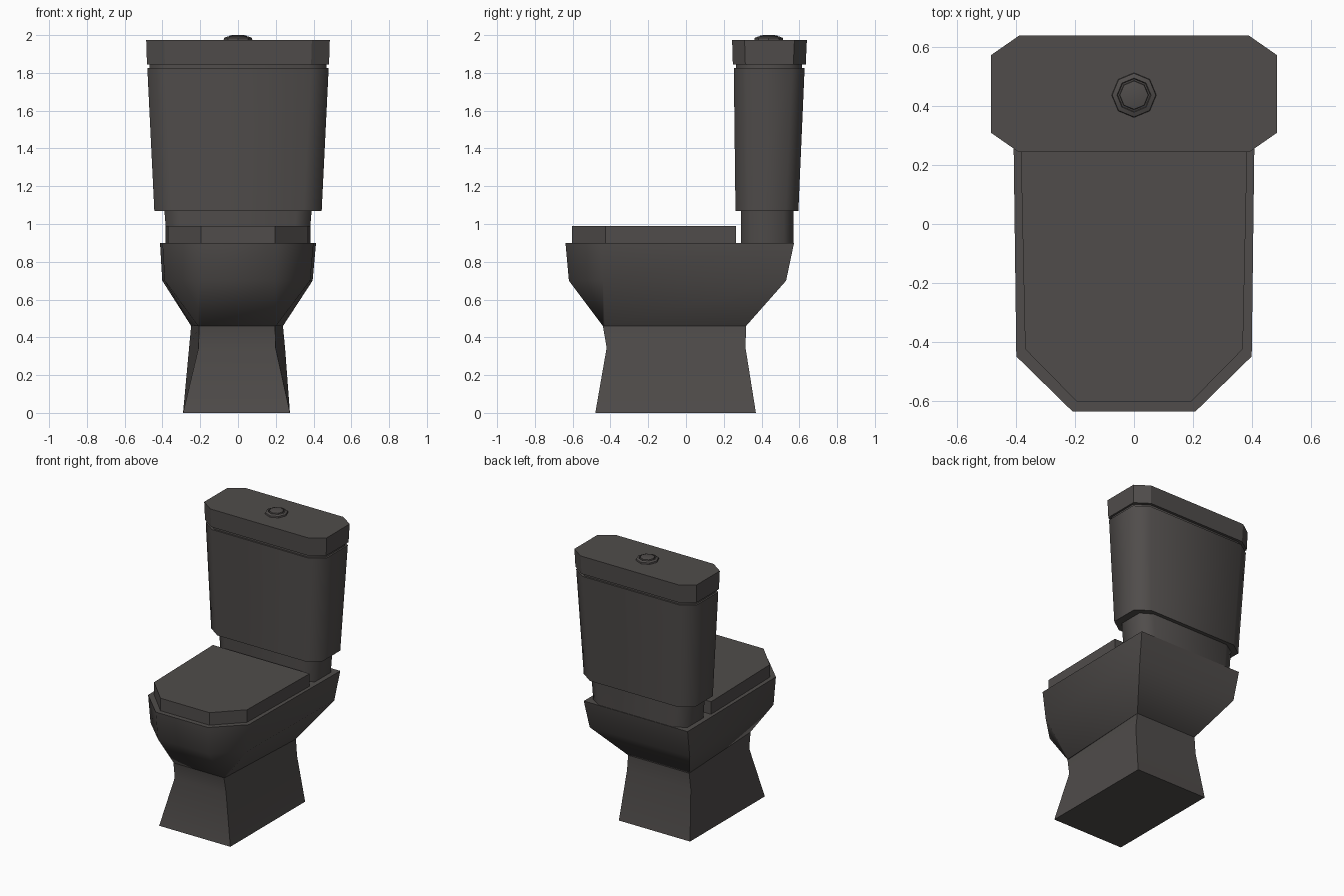
import bpy, bmesh, math

if "Cube" in bpy.data.objects:
    bpy.data.objects.remove(bpy.data.objects["Cube"])

mat = bpy.data.materials.new("dark grey ceramic")
mat.diffuse_color = (0.08, 0.073, 0.070, 1)
mat.use_nodes = True
mat.node_tree.nodes["Principled BSDF"].inputs["Base Color"].default_value = mat.diffuse_color


def loft(name, rings, angle):
    """Skin a stack of closed outlines, each a list of (x, y, z), and cap both ends."""
    bm = bmesh.new()
    loops = [[bm.verts.new(p) for p in ring] for ring in rings]
    n = len(loops[0])
    for a, b in zip(loops, loops[1:]):
        for i in range(n):
            j = (i + 1) % n
            bm.faces.new((a[i], a[j], b[j], b[i]))
    bm.faces.new(loops[0][::-1])
    bm.faces.new(loops[-1])
    bmesh.ops.recalc_face_normals(bm, faces=bm.faces[:])
    me = bpy.data.meshes.new(name)
    bm.to_mesh(me)
    bm.free()
    me.materials.append(mat)
    me.shade_smooth()
    me.set_sharp_from_angle(angle=math.radians(angle))
    ob = bpy.data.objects.new(name, me)
    bpy.context.collection.objects.link(ob)
    return ob


def mirror(half, z, dx=0.0):
    """Right half outline, front to back, mirrored to a full outline at height z."""
    right = [(x + dx, y, z) for x, y in half]
    left = [(-x + dx, y, z) for x, y in reversed(half)]
    return right + left


def chamfered(w, y0, y1, z, cx=0.095, cy=0.066):
    """Rectangle outline with all four corners cut off."""
    return mirror([(w - cx, y0), (w, y0 + cy), (w, y1 - cy), (w - cx, y1)], z)


# foot of the bowl
loft("pedestal", [
    mirror([(0.283, -0.48), (0.283, 0.37)], 0, -0.008),
    mirror([(0.204, -0.42), (0.254, 0.315)], 0.345, -0.005),
    mirror([(0.201, -0.44), (0.243, 0.318)], 0.46, -0.005),
], 20)

# bowl: cut corners at the front, square at the back
loft("bowl", [
    mirror([(0.198, -0.44), (0.206, -0.43), (0.243, 0.318)], 0.46, -0.005),
    mirror([(0.20, -0.62), (0.385, -0.44), (0.398, 0.53)], 0.70, -0.003),
    mirror([(0.208, -0.638), (0.40, -0.45), (0.413, 0.572)], 0.90),
], 55)

# closed seat lid
seat = [(0.195, -0.603), (0.37, -0.425), (0.385, 0.265)]
loft("seat_lid", [mirror(seat, z) for z in (0.895, 0.99)], 30)

# tank neck, tank, recessed joint and tank lid
loft("tank_neck", [chamfered(0.375, 0.29, 0.568, 0.895, 0.08, 0.05),
                   chamfered(0.39, 0.29, 0.568, 1.075, 0.08, 0.05)], 60)
loft("tank", [chamfered(0.443, 0.262, 0.595, 1.07),
              chamfered(0.480, 0.253, 0.628, 1.825)], 60)
loft("tank_joint", [chamfered(0.468, 0.265, 0.615, z) for z in (1.82, 1.85)], 60)
loft("tank_lid", [chamfered(0.482, 0.248, 0.634, 1.845),
                  chamfered(0.486, 0.244, 0.640, 1.975)], 30)

# eight-sided flush button
button = [(0.077, 1.970), (0.074, 1.985), (0.058, 1.992), (0.055, 1.986),
          (0.050, 1.987), (0.048, 1.996), (0.030, 2.0)]
loft("flush_button", [
    [(r * math.cos(i * math.pi / 4), 0.438 + r * math.sin(i * math.pi / 4), z)
     for i in range(8)] for r, z in button], 30)
